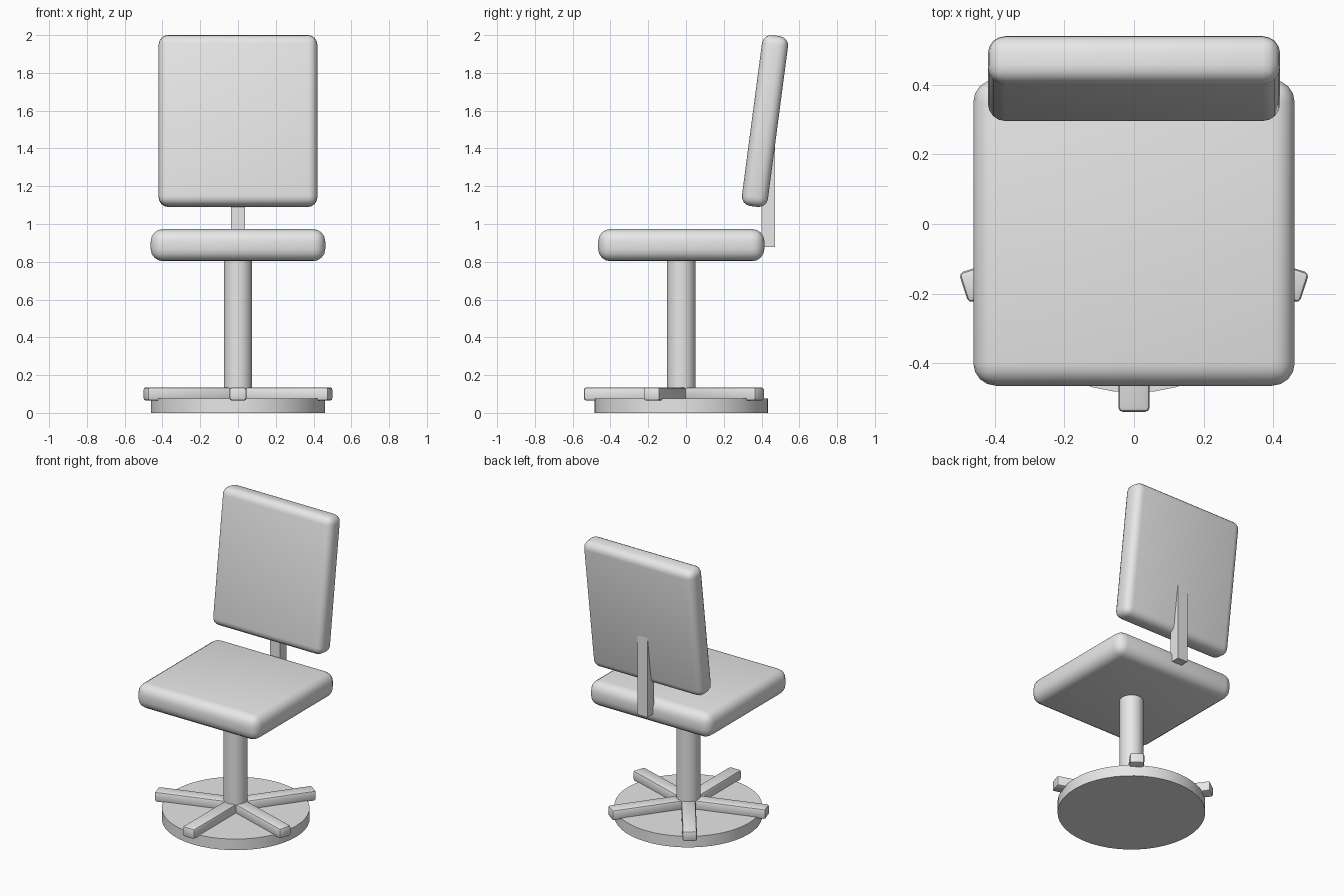
import bpy
import math

cube = bpy.data.objects.get("Cube")
if cube:
    bpy.data.objects.remove(cube, do_unlink=True)

AXIS_Y = -0.025  # centre line of the pedestal

grey = bpy.data.materials.new("light grey")
grey.use_nodes = True
colour = (0.8, 0.8, 0.8, 1)
grey.diffuse_color = colour
grey.node_tree.nodes["Principled BSDF"].inputs["Base Color"].default_value = colour


def finish(name, bevel=0, segments=3, angle=35):
    """Name, bevel, smooth and colour the active object."""
    obj = bpy.context.object
    obj.name = name
    obj.data.materials.append(grey)
    if bevel:
        mod = obj.modifiers.new("Rounded edges", "BEVEL")
        mod.width = bevel
        mod.segments = segments
        bpy.ops.object.modifier_apply(modifier=mod.name)
    bpy.ops.object.shade_smooth_by_angle(angle=math.radians(angle))
    return obj


def box(name, size, centre, bevel=0, segments=3, rotation=(0, 0, 0)):
    bpy.ops.mesh.primitive_cube_add(size=1, location=centre, rotation=rotation)
    bpy.context.object.scale = size
    bpy.ops.object.transform_apply(location=False, rotation=False, scale=True)
    return finish(name, bevel, segments)


def cylinder(name, radius, bottom, top, sides):
    bpy.ops.mesh.primitive_cylinder_add(
        vertices=sides, radius=radius, depth=top - bottom,
        location=(0, AXIS_Y, (bottom + top) / 2))
    return finish(name)


# Pedestal
cylinder("base_disc", 0.46, 0, 0.076, 48)
cylinder("column", 0.075, 0.07, 0.82, 32)

# Five spokes, the first pointing forward
SPOKE = 0.515
for i in range(5):
    a = math.radians(-90 + 72 * i)
    box(f"spoke_{i + 1}", (SPOKE, 0.09, 0.07),
        (SPOKE / 2 * math.cos(a), AXIS_Y + SPOKE / 2 * math.sin(a), 0.1),
        bevel=0.013, segments=2, rotation=(0, 0, a))

# Cushions
box("seat", (0.924, 0.88, 0.17), (0, AXIS_Y, 0.888), bevel=0.065, segments=4)
box("backrest", (0.84, 0.139, 0.912), (0, 0.418, 1.545), bevel=0.05, segments=4,
    rotation=(math.radians(-7.5), 0, 0))

# Upright bar that carries the backrest
box("backrest_bar", (0.076, 0.072, 0.6), (0, 0.436, 1.178))
